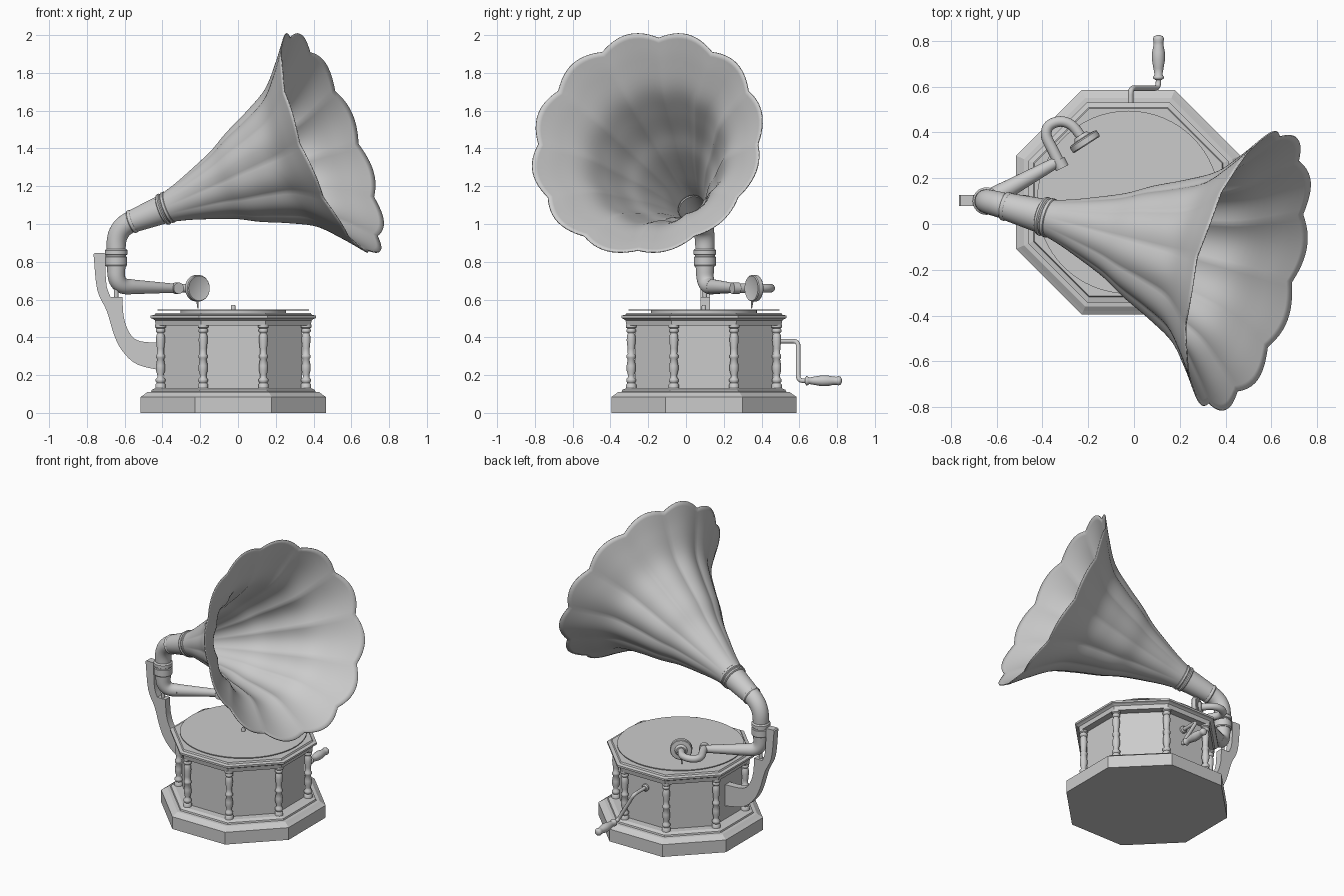
import bpy
from math import pi, cos, sin, radians
from mathutils import Vector, Matrix

if "Cube" in bpy.data.objects:
    bpy.data.objects.remove(bpy.data.objects["Cube"])

CX, CY = -0.025, 0.095          # centre of the cabinet
C8 = cos(pi / 8)


def make(name, verts, faces, angle=35):
    me = bpy.data.meshes.new(name)
    me.from_pydata([tuple(v) for v in verts], [], faces)
    me.update()
    ob = bpy.data.objects.new(name, me)
    bpy.context.collection.objects.link(ob)
    bpy.ops.object.select_all(action='DESELECT')
    ob.select_set(True)
    bpy.context.view_layer.objects.active = ob
    if angle:
        bpy.ops.object.shade_smooth_by_angle(angle=radians(angle))
    return ob


def skin(rows, n, caps=True):
    """Faces joining rings of n vertices."""
    f = [(r * n + i, r * n + (i + 1) % n, (r + 1) * n + (i + 1) % n, (r + 1) * n + i)
         for r in range(rows - 1) for i in range(n)]
    if caps:
        f += [tuple(reversed(range(n))), tuple(range((rows - 1) * n, rows * n))]
    return f


def lathe(name, prof, n=32, mat=Matrix(), phase=0.0, angle=35, caps=True, wave=None):
    """Turn (radius, height) points round local z."""
    verts = []
    for r, z in prof:
        for i in range(n):
            a = 2 * pi * i / n + phase
            dr, dz = wave(a, z) if wave else (0, 0)
            verts.append(mat @ Vector(((r + dr) * cos(a), (r + dr) * sin(a), z + dz)))
    return make(name, verts, skin(len(prof), n, caps), angle)


def octagon(name, prof):
    return lathe(name, [(r / C8, z) for r, z in prof], 8,
                 Matrix.Translation((CX, CY, 0)), pi / 8, 0)


def frame(origin, axis):
    z = Vector(axis).normalized()
    x = Vector((0, 0, 1)).cross(z).normalized()
    y = z.cross(x)
    return Matrix.Translation(origin) @ Matrix((x, y, z)).transposed().to_4x4()


def fillet(pts, d, steps=8):
    """Round the inner corners of a path."""
    pts = [Vector(p) for p in pts]
    out = [pts[0]]
    for a, b, c in zip(pts, pts[1:], pts[2:]):
        p, q = b + (a - b).normalized() * d, b + (c - b).normalized() * d
        for k in range(steps + 1):
            t = k / steps
            out.append(p * (1 - t) ** 2 + b * 2 * t * (1 - t) + q * t * t)
    return out + [pts[-1]]


def smooth(pts, steps=8):
    """Catmull-Rom through points of any dimension."""
    p = [Vector(q) for q in pts]
    p = [2 * p[0] - p[1]] + p + [2 * p[-1] - p[-2]]
    out = []
    for i in range(1, len(p) - 2):
        a, b, c, d = p[i - 1:i + 3]
        for k in range(steps):
            t = k / steps
            out.append(0.5 * (2 * b + (c - a) * t + (2 * a - 5 * b + 4 * c - d) * t * t
                              + (3 * b - a - 3 * c + d) * t ** 3))
    return out + [p[-2]]


def tube(name, pts, r0, r1=None, n=20):
    """Sweep a circle, tapering from r0 to r1."""
    r1 = r0 if r1 is None else r1
    pts = [Vector(p) for p in pts]
    lens = [0]
    for a, b in zip(pts, pts[1:]):
        lens.append(lens[-1] + (b - a).length)
    tan = [(pts[min(i + 1, len(pts) - 1)] - pts[max(i - 1, 0)]).normalized()
           for i in range(len(pts))]
    x = tan[0].orthogonal().normalized()
    verts = []
    for i, p in enumerate(pts):
        if i:
            x = tan[i - 1].rotation_difference(tan[i]) @ x
        y = tan[i].cross(x)
        r = r0 + (r1 - r0) * lens[i] / lens[-1]
        verts += [p + (x * cos(a) + y * sin(a)) * r
                  for a in (2 * pi * k / n for k in range(n))]
    return make(name, verts, skin(len(pts), n))


# Octagonal cabinet
octagon("base_plinth", [(.49, 0), (.49, .085), (.475, .095), (.455, .11), (.435, .112),
                        (.432, .122), (.41, .132)])
octagon("cabinet_body", [(.365, .12), (.365, .47)])
octagon("cabinet_top", [(.41, .462), (.415, .49), (.425, .497), (.437, .502),
                        (.437, .515), (.415, .52), (.41, .53)])

# Turned corner columns
COLUMN = [(.027, .125), (.027, .15), (.02, .158), (.026, .168), (.026, .178), (.017, .188),
          (.017, .2), (.024, .225), (.024, .25), (.018, .285), (.024, .292), (.024, .305),
          (.018, .312), (.019, .34), (.024, .385), (.022, .41), (.017, .422), (.025, .43),
          (.025, .44), (.02, .446), (.028, .452), (.028, .468)]
for i in range(8):
    a = pi / 8 + i * pi / 4
    lathe(f"column_{i + 1}", COLUMN, 16,
          Matrix.Translation((CX + .417 * cos(a), CY + .417 * sin(a), 0)), angle=50)

# Turntable, record and spindle
at = Matrix.Translation((CX, CY, 0))
lathe("turntable", [(.28, .525), (.28, .543)], 64, at)
lathe("record", [(.4, .542), (.4, .548)], 64, at)
lathe("spindle", [(.012, .54), (.012, .565), (.008, .572)], 16, at)

# Rear bracket: flat curved plate
outer = smooth([(-.765, .84), (-.745, .65), (-.695, .54), (-.655, .41), (-.61, .325),
                (-.53, .255), (-.38, .22)], 4)
inner = smooth([(-.38, .37), (-.52, .38), (-.575, .425), (-.605, .51), (-.612, .614)], 4)
upper = smooth([(-.675, .614), (-.695, .67), (-.702, .76), (-.702, .845)], 3)
out2d = outer + inner + upper + [Vector((-.758, .847))]
n = len(out2d)
make("support_bracket", [(p[0], y, p[1]) for y in (.078, .127) for p in out2d],
     skin(2, n), 30)
tube("bracket_pin", [(-.645, .1, .6), (-.645, .1, .67)], .012)
tube("bracket_clip", [(-.72, .1, .83), (-.64, .1, .83)], .014)

# Swivel collar and elbows
P0, MOUTH = Vector((-.645, .1, .98)), Vector((.5, -.205, 1.43))
AX = (MOUTH - P0).normalized()
lathe("swivel_collar", [(.053, .775), (.058, .782), (.058, .825), (.053, .829), (.053, .835),
                        (.06, .839), (.06, .86), (.052, .868)], 32,
      Matrix.Translation((-.645, .1, 0)))
tube("horn_elbow", fillet([(-.645, .1, .85), P0, P0 + AX * .12], .095, 12), .05, .058, 28)
arm = Vector((.874, .486, 0))
low = Vector((-.645, .1, .668))
tube("tone_arm_elbow", fillet([(-.645, .1, .79), low, low + arm * .09], .075, 12),
     .05, .04, 28)
tip = Vector((-.335, .272, .66))
tube("tone_arm", [low + arm * .08, tip], .04, .024, 24)

# Gooseneck and sound box
dz = Vector((.54, -.84, 0))
box = Vector((-.215, .36, .66))
tube("gooseneck", smooth([(-.318, .25, .66), (-.352, .318, .66), (-.383, .385, .66),
                          (-.37, .43, .66), (-.32, .448, .66), (-.268, .428, .66), box], 6),
     .025, .022)
lathe("gooseneck_collar", [(.03, -.02), (.03, .02)], 20, frame((-.322, .262, .66), (.45, -.9, 0)))
lathe("sound_box", [(.03, -.035), (.04, -.02), (.066, -.017), (.07, -.012), (.07, .012),
                    (.066, .017), (.06, .014)], 36, frame(box, dz))
tube("needle", [(-.215, .352, .6), (-.212, .347, .553)], .007, .003, 10)

# Horn neck and ferrule
hm = frame(P0, AX)
lathe("horn_neck", [(.06, .085), (.064, .09), (.064, .1), (.061, .105), (.076, .265), (.085, .27),
                    (.087, .28), (.081, .286), (.081, .292), (.087, .297), (.087, .31),
                    (.08, .316)], 36, hm, caps=False)


# Fluted horn with scalloped rim
def petals(a, z):
    k = max(0, (z - .3) / .96)
    w = abs(sin(6 * (a - pi / 2)))
    return .032 * k ** 1.4 * (w - .64), .022 * k ** 5 * (w - .64)


PROF = smooth([(.074, .29), (.098, .38), (.128, .47), (.19, .637), (.253, .76), (.318, .91),
               (.392, 1.05), (.508, 1.165), (.622, 1.262)], 5)
horn = lathe("horn", [tuple(p) for p in PROF], 144, hm, angle=60, caps=False, wave=petals)
sol = horn.modifiers.new("thickness", 'SOLIDIFY')
sol.thickness = .006
sol.offset = 0

# Winding crank
tube("crank_rod", fillet([(-.015, .44, .38), (-.015, .594, .38), (.107, .594, .17),
                          (.107, .66, .17)], .03, 6), .012, n=14)
lathe("crank_bush", [(.024, -.01), (.024, .012), (.016, .018)], 20,
      frame((-.015, .46, .38), (0, 1, 0)))
lathe("crank_handle", [(.014, 0), (.024, .006), (.024, .014), (.017, .022), (.022, .05),
                       (.029, .09), (.028, .12), (.022, .15), (.021, .165), (.025, .178),
                       (.02, .19), (.008, .195)], 20,
      frame((.107, .63, .17), (0, 1, 0)), angle=60)
